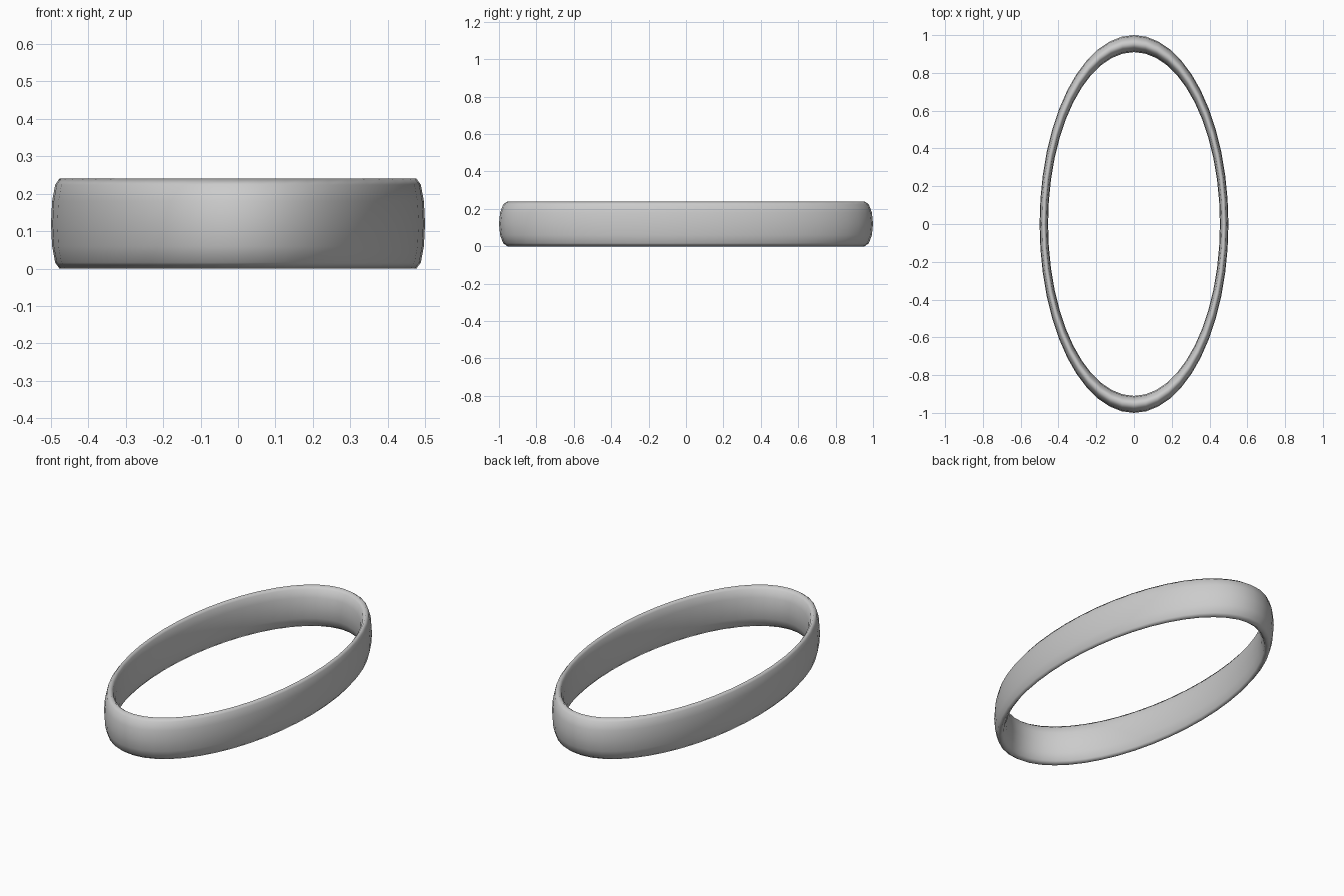
import bpy

if "Cube" in bpy.data.objects:
    bpy.data.objects.remove(bpy.data.objects["Cube"])

# Oval band: a torus stretched tall and squeezed in x
bpy.ops.mesh.primitive_torus_add(
    major_segments=48, minor_segments=12,
    major_radius=0.955, minor_radius=0.045,
    location=(0, 0, 0.12))
band = bpy.context.object
band.name = "oval_band"
band.scale = (0.5, 1.0, 0.12 / 0.045)
bpy.ops.object.transform_apply(location=False, rotation=False, scale=True)
bpy.ops.object.shade_smooth()
